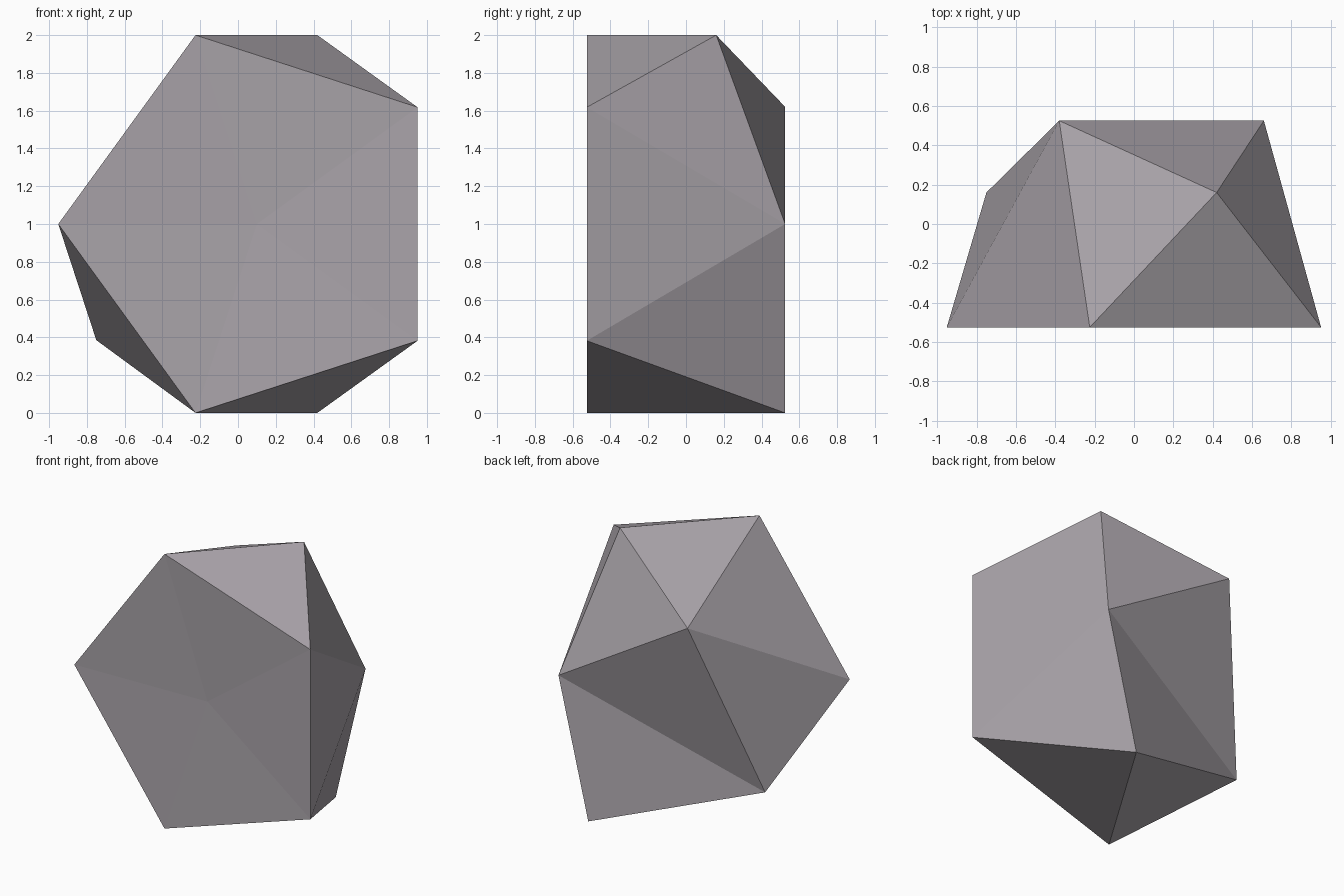
import bpy
import bmesh
from math import cos, sin, radians

cube = bpy.data.objects.get("Cube")
if cube:
    bpy.data.objects.remove(cube, do_unlink=True)

# Stone colour
stone = bpy.data.materials.new("warm_grey_stone")
stone.use_nodes = True
colour = (0.40, 0.37, 0.40, 1.0)
stone.diffuse_color = colour
shader = stone.node_tree.nodes["Principled BSDF"]
shader.inputs["Base Color"].default_value = colour
shader.inputs["Roughness"].default_value = 0.9

DEPTH = 0.525
RADIUS = 1.0515
CENTRE_X = 0.10

bm = bmesh.new()

# Front rim: regular pentagon, clockwise from its -x corner
front = []
for i in range(5):
    a = radians(180 - 72 * i)
    front.append(bm.verts.new((CENTRE_X + RADIUS * cos(a), -DEPTH, 1 + RADIUS * sin(a))))

# Back corners, each between two rim corners, some pushed inward
back = [bm.verts.new(p) for p in (
    (-0.38, DEPTH, 1.62),
    (0.42, 0.16, 2.0),
    (0.66, DEPTH, 1.0),
    (0.42, DEPTH, 0.0),
    (-0.75, 0.16, 0.385),
)]

# Front face: a fan that is very slightly dished
hub = bm.verts.new((CENTRE_X, -DEPTH + 0.03, 1.0))
for i in range(5):
    j = (i + 1) % 5
    bm.faces.new((front[i], front[j], hub))
    # Side band of alternating triangles
    bm.faces.new((front[i], front[j], back[i]))
    bm.faces.new((front[j], back[i], back[j]))

# Back facets, with a shallow valley
upper_left, top, side, bottom, lower_left = back
for tri in ((upper_left, top, side), (upper_left, side, lower_left), (side, bottom, lower_left)):
    bm.faces.new(tri)

bmesh.ops.recalc_face_normals(bm, faces=bm.faces[:])

mesh = bpy.data.meshes.new("faceted_rock")
bm.to_mesh(mesh)
bm.free()
mesh.materials.append(stone)
rock = bpy.data.objects.new("faceted_rock", mesh)
bpy.context.scene.collection.objects.link(rock)
